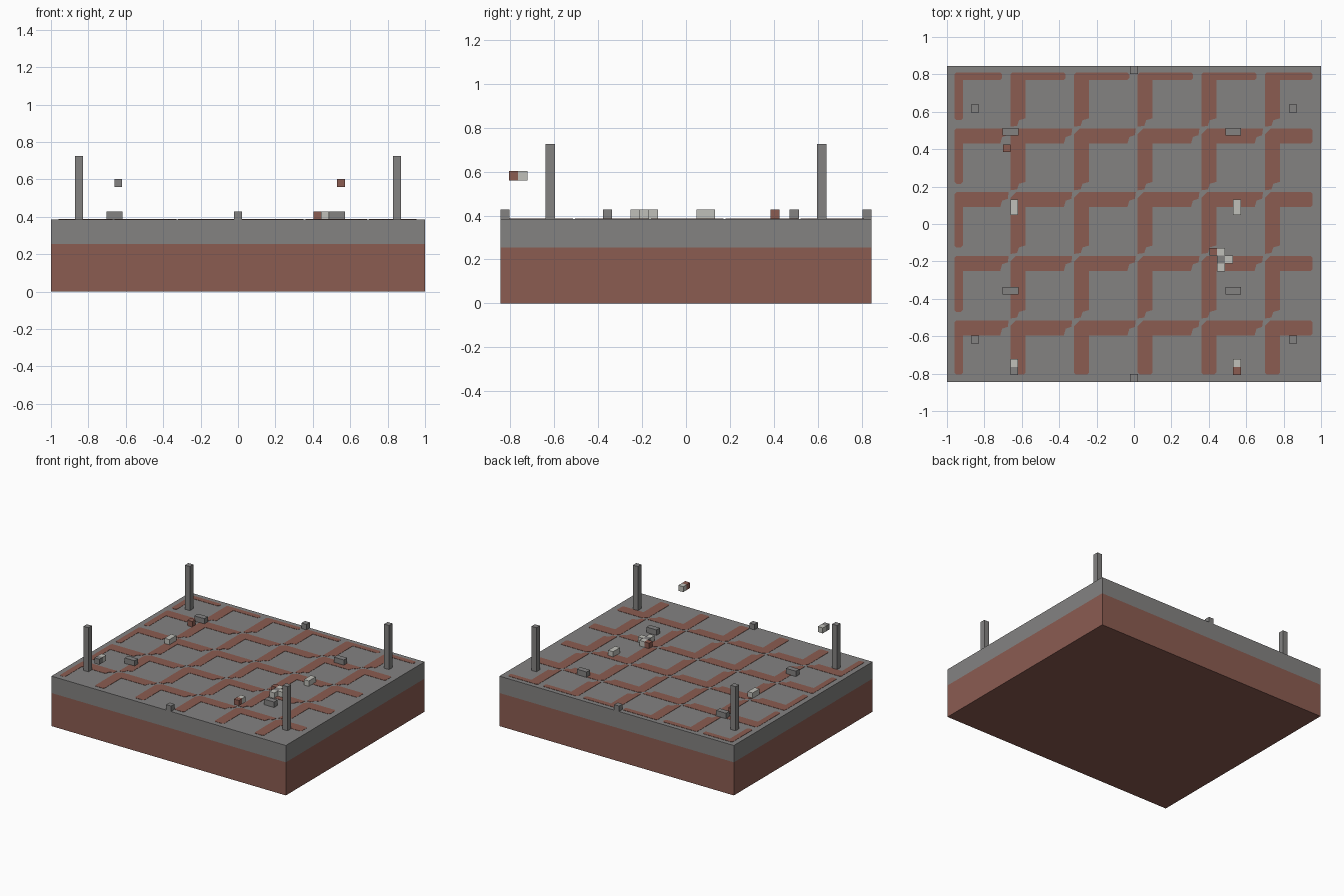
import bpy
import bmesh

cube = bpy.data.objects.get("Cube")
if cube:
    bpy.data.objects.remove(cube, do_unlink=True)


def material(name, rgb):
    mat = bpy.data.materials.new(name)
    mat.use_nodes = True
    mat.diffuse_color = (*rgb, 1)
    mat.node_tree.nodes["Principled BSDF"].inputs["Base Color"].default_value = (*rgb, 1)
    return mat


GREY = material("stone grey", (0.23, 0.225, 0.222))
RED = material("brick red", (0.26, 0.107, 0.083))
PALE = material("pale stone", (0.53, 0.53, 0.49))

TOP = 0.385     # ground level on the slab
S = 0.042       # edge of one small block


def add_mesh(name, bm, mat):
    mesh = bpy.data.meshes.new(name)
    bm.to_mesh(mesh)
    bm.free()
    mesh.materials.append(mat)
    obj = bpy.data.objects.new(name, mesh)
    bpy.context.collection.objects.link(obj)
    return obj


def box(name, x, y, z, size, mat):
    """Box centred on x, y with its underside at z."""
    bm = bmesh.new()
    bmesh.ops.create_cube(bm, size=1)
    bmesh.ops.scale(bm, vec=size, verts=bm.verts)
    bmesh.ops.translate(bm, vec=(x, y, z + size[2] / 2), verts=bm.verts)
    return add_mesh(name, bm, mat)


# Slab: brick foundation with a stone layer on it
box("foundation", 0, 0, 0, (2, 1.69, 0.255), RED)
box("stone_layer", 0, 0, 0.255, (2, 1.69, TOP - 0.255), GREY)

# Paving joints: an L-shaped inlay at the corner of every paving tile
cols = [-0.96, -0.66, -0.32, 0.02, 0.36, 0.70]
rows = [0.81, 0.51, 0.17, -0.17, -0.515]
bm = bmesh.new()
for i, x in enumerate(cols):
    for j, y in enumerate(rows):
        w = 0.045 if i == 0 else 0.08      # width of the downward arm
        h = 0.04 if j == 0 else 0.08       # width of the sideways arm
        right = cols[i + 1] if i < 5 else 1.0
        down = rows[j + 1] if j < 4 else -0.85
        c = 0.01 if i == 0 or j == 0 else 0.03
        pts = [(x + c, y)]
        if j == 0 or i == 5:               # plain end
            e = right - 0.045
            pts += [(e - 0.01, y), (e, y - 0.01), (e, y - h + 0.01), (e - 0.01, y - h)]
        else:                              # stepped end
            e = right - 0.01
            pts += [(e, y), (e - 0.005, y - 0.035), (e - 0.035, y - 0.045), (e - 0.045, y - h)]
        pts.append((x + w, y - h))
        if i == 0 or j == 4:
            e = down + 0.045
            pts += [(x + w, e + 0.01), (x + w - 0.01, e), (x + 0.01, e), (x, e + 0.01)]
        else:
            e = down + 0.01
            pts += [(x + w, e + 0.045), (x + 0.045, e + 0.035), (x + 0.035, e + 0.005), (x, e)]
        pts.append((x, y - c))
        bm.faces.new([bm.verts.new((px, py, TOP)) for px, py in reversed(pts)])
ext = bmesh.ops.extrude_face_region(bm, geom=bm.faces[:])
bmesh.ops.translate(bm, vec=(0, 0, 0.002),
                    verts=[v for v in ext["geom"] if isinstance(v, bmesh.types.BMVert)])
bmesh.ops.recalc_face_normals(bm, faces=bm.faces)
add_mesh("paving_joints", bm, RED)

# Corner posts, edge blocks and stone bricks
for sx, side in ((-1, "right"), (1, "left")):
    for sy, end in ((-1, "front"), (1, "back")):
        box(f"post_{end}_{side}", sx * 0.85, sy * 0.618, TOP, (S, S, 0.34), GREY)
for sy, end in ((-1, "front"), (1, "back")):
    box(f"edge_block_{end}", 0, sy * 0.824, TOP, (S, S, S), GREY)
for x, side in ((-0.66, "right"), (0.53, "left")):
    for y, end in ((-0.357, "front"), (0.493, "back")):
        box(f"stone_brick_{end}_{side}", x, y, TOP, (2 * S, S, S), GREY)

# Pale bricks on the ground and two-tone bricks floating at the front
for x, side, mat in ((-0.64, "right", GREY), (0.55, "left", RED)):
    box(f"pale_brick_{side}", x, 0.09, TOP, (S, 2 * S, S), PALE)
    box(f"floating_front_half_{side}", x, -0.785, 0.56, (S, S, S), mat)
    box(f"floating_back_half_{side}", x, -0.743, 0.56, (S, S, S), PALE)

# Loose blocks and the small cluster
box("loose_brick_block", -0.68, 0.405, TOP, (S, S, S), RED)
cx, cy = 0.466, -0.19
for name, dx, dy, mat in (("centre", 0, 0, GREY), ("back", 0, 1, PALE), ("front", 0, -1, PALE),
                          ("side", 1, 0, PALE), ("corner", -1, 1, RED)):
    box(f"cluster_{name}", cx + dx * S, cy + dy * S, TOP, (S, S, S), mat)
